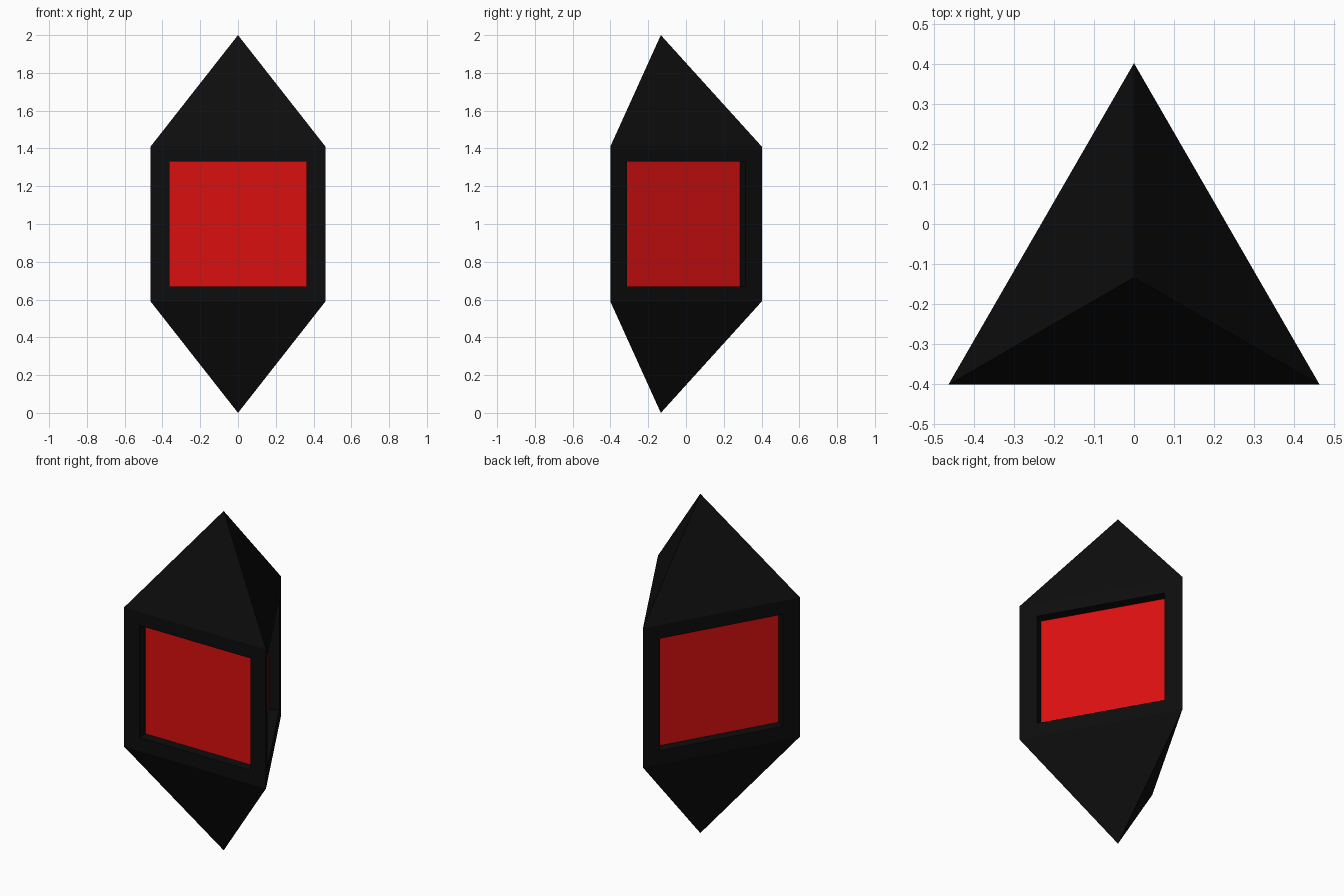
import bpy, bmesh
from math import sqrt, pi
from mathutils import Vector, Matrix

if "Cube" in bpy.data.objects:
    bpy.data.objects.remove(bpy.data.objects["Cube"])

R, CY = 0.5345, -0.1333          # circumradius and axis of the triangular plan
Z_LOW, Z_HIGH = 0.59, 1.41       # shoulders of the shaft
HALF_W, P_LOW, P_HIGH = 0.362, 0.67, 1.33   # window opening
DEPTH = 0.058                    # window recess
INR, HALF = R / 2, R * sqrt(3) / 2


def material(name, color):
    m = bpy.data.materials.new(name)
    m.diffuse_color = color
    m.use_nodes = True
    m.node_tree.nodes["Principled BSDF"].inputs["Base Color"].default_value = m.diffuse_color
    return m


def make_object(name, bm, mat):
    bmesh.ops.remove_doubles(bm, verts=bm.verts, dist=1e-5)
    mesh = bpy.data.meshes.new(name)
    bm.to_mesh(mesh)
    bm.free()
    mesh.materials.append(mat)
    ob = bpy.data.objects.new(name, mesh)
    bpy.context.collection.objects.link(ob)


def rect(half, low, high, inr):
    return [Vector((x, -inr, z)) for x, z in
            ((-half, low), (half, low), (half, high), (-half, high))]


black = material("black", (0.004, 0.004, 0.004, 1))
red = material("red", (0.7, 0.005, 0.005, 1))
outer = rect(HALF, Z_LOW, Z_HIGH, INR)
opening = rect(HALF_W, P_LOW, P_HIGH, INR)
floor = rect(HALF_W, P_LOW, P_HIGH, INR - DEPTH)
top, bottom = Vector((0, 0, 2)), Vector((0, 0, 0))

body = bmesh.new()
for i, side in enumerate(("front", "right", "left")):
    turn = Matrix.Translation((0, CY, 0)) @ Matrix.Rotation(i * 2 * pi / 3, 4, 'Z')

    def face(bm, pts):
        bm.faces.new([bm.verts.new(turn @ p) for p in pts])

    # Pointed ends
    face(body, (outer[3], outer[2], top))
    face(body, (outer[1], outer[0], bottom))
    # Window frame and recess walls
    for a in range(4):
        b = (a + 1) % 4
        face(body, (outer[a], outer[b], opening[b], opening[a]))
        face(body, (opening[a], opening[b], floor[b], floor[a]))
    # Red panel at the back of the recess
    panel = bmesh.new()
    face(panel, floor)
    make_object(side + "_panel", panel, red)

make_object("crystal_body", body, black)
